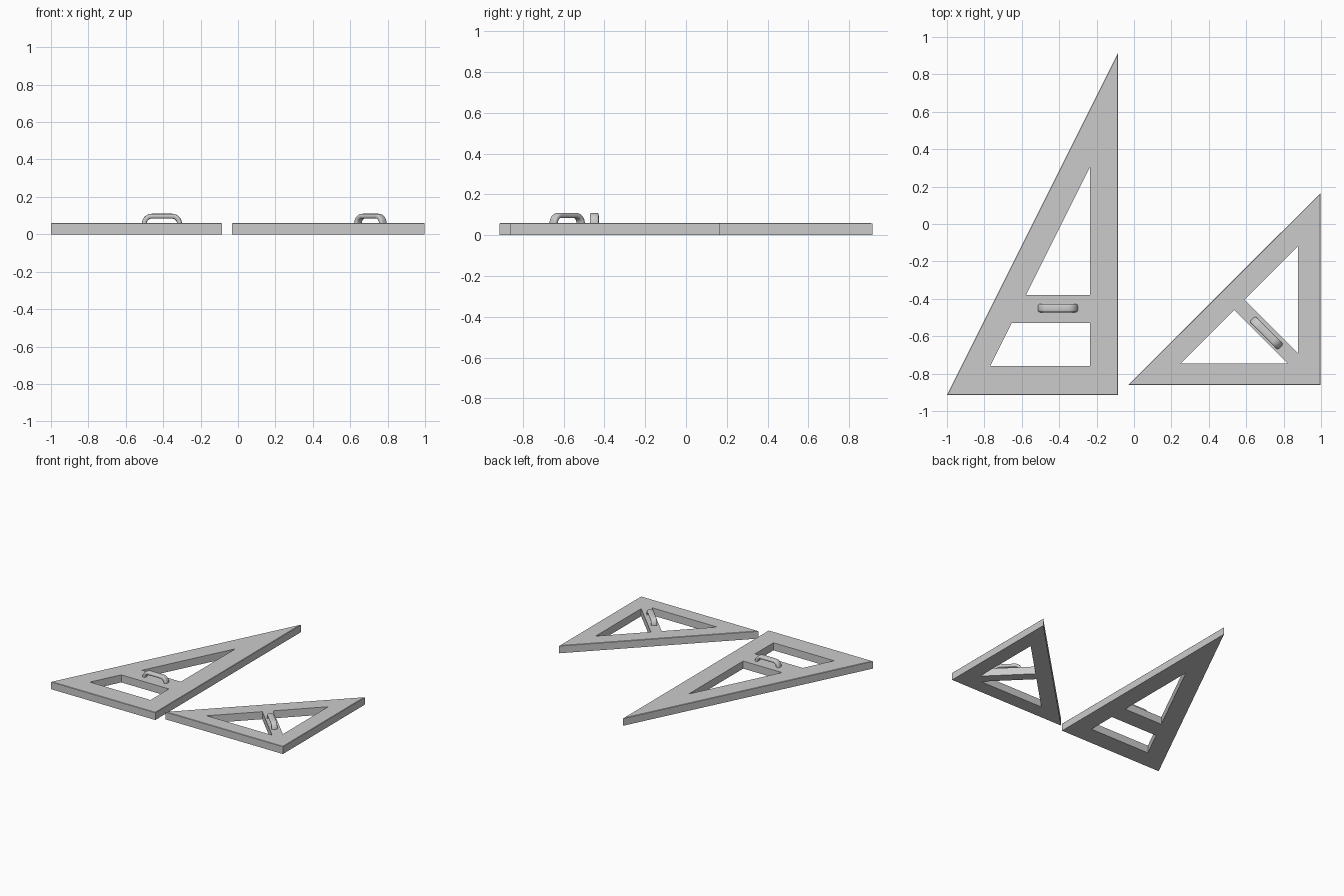
import bpy, bmesh
from math import pi, sin, cos, copysign
from mathutils import Vector, Matrix

if "Cube" in bpy.data.objects:
    bpy.data.objects.remove(bpy.data.objects["Cube"])

THICK = 0.06


def finish(bm, name):
    bmesh.ops.recalc_face_normals(bm, faces=bm.faces[:])
    me = bpy.data.meshes.new(name)
    bm.to_mesh(me)
    bm.free()
    ob = bpy.data.objects.new(name, me)
    bpy.context.collection.objects.link(ob)
    return ob


def plate(name, outline, holes):
    """Flat plate with cut-outs and a fine chamfer along the outer top edge."""
    bm = bmesh.new()
    edges = []
    for loop in [outline] + holes:
        vs = [bm.verts.new((x, y, 0)) for x, y in loop]
        edges += [bm.edges.new((a, b)) for a, b in zip(vs, vs[1:] + vs[:1])]
    bmesh.ops.triangle_fill(bm, edges=edges, use_beauty=True, use_dissolve=False)
    ext = bmesh.ops.extrude_face_region(bm, geom=bm.faces[:], use_keep_orig=True)
    top = [g for g in ext["geom"] if isinstance(g, bmesh.types.BMVert)]
    bmesh.ops.translate(bm, verts=top, vec=(0, 0, THICK))
    bmesh.ops.recalc_face_normals(bm, faces=bm.faces[:])
    corners = {(round(x, 4), round(y, 4)) for x, y in outline}
    rim = [e for e in bm.edges if e.calc_face_angle(0) > 0.5 and all(
        v.co.z > THICK / 2 and (round(v.co.x, 4), round(v.co.y, 4)) in corners
        for v in e.verts)]
    bmesh.ops.bevel(bm, geom=rim, offset=0.003, segments=1, affect='EDGES')
    return finish(bm, name)


def handle(name, centre, angle):
    """Bow handle: rounded rectangular section swept along an arched path."""
    r, half, z0, n, m = 0.04, 0.054, 0.057, 8, 20
    path = [(-half - r, z0 - 0.012, pi)]
    for side, start in ((-1, pi), (1, pi / 2)):
        for i in range(n + 1):
            a = start - i * pi / 2 / n
            path.append((side * half + r * cos(a), z0 + r * sin(a), a))
    path.append((half + r, z0 - 0.012, 0))
    bm = bmesh.new()
    rings = []
    for x, z, a in path:
        ring = []
        for k in range(m):
            t = 2 * pi * k / m
            u = 0.013 * copysign(abs(cos(t)) ** 0.6, cos(t))
            v = 0.022 * copysign(abs(sin(t)) ** 0.6, sin(t))
            ring.append(bm.verts.new((x + u * cos(a), v, z + u * sin(a))))
        rings.append(ring)
    for p, q in zip(rings, rings[1:]):
        for k in range(m):
            j = (k + 1) % m
            bm.faces.new((p[k], p[j], q[j], q[k]))
    bm.faces.new(rings[0])
    bm.faces.new(rings[-1])
    bmesh.ops.transform(bm, verts=bm.verts[:], matrix=Matrix.Translation(
        Vector((*centre, 0))) @ Matrix.Rotation(angle, 4, 'Z'))
    ob = finish(bm, name)
    bpy.ops.object.select_all(action='DESELECT')
    ob.select_set(True)
    bpy.context.view_layer.objects.active = ob
    bpy.ops.object.shade_smooth_by_angle()
    return ob


# Tall set square
plate("tall_set_square",
      [(-1, -0.914), (-0.086, -0.914), (-0.086, 0.914)],
      [[(-0.577, -0.38), (-0.236, -0.38), (-0.236, 0.304)],
       [(-0.769, -0.76), (-0.236, -0.76), (-0.236, -0.53), (-0.654, -0.53)]])
handle("tall_square_handle", (-0.407, -0.45), 0)

# Small 45 degree set square
plate("small_set_square",
      [(-0.033, -0.862), (0.998, -0.862), (0.998, 0.166)],
      [[(0.592, -0.405), (0.877, -0.69), (0.877, -0.12)],
       [(0.25, -0.747), (0.822, -0.747), (0.536, -0.461)]])
handle("small_square_handle", (0.708, -0.583), -pi / 4)
